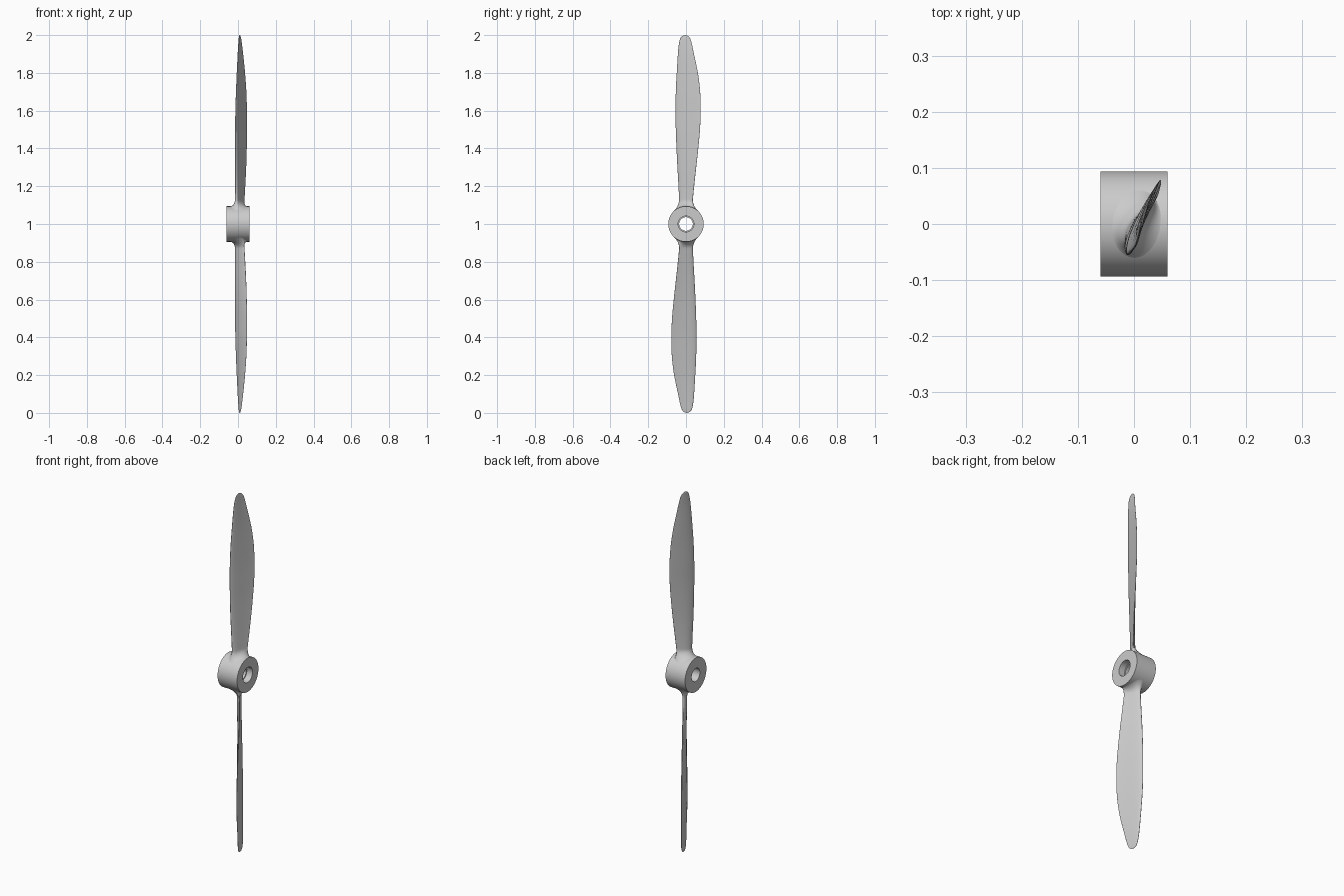
import bpy, bmesh, math
from mathutils import Vector

if "Cube" in bpy.data.objects:
    bpy.data.objects.remove(bpy.data.objects["Cube"])

HUB_R, HUB_Z = 0.094, 1.0
N = 48          # points around the blade section


def finish(name, bm, angle):
    bmesh.ops.recalc_face_normals(bm, faces=bm.faces)
    me = bpy.data.meshes.new(name)
    bm.to_mesh(me)
    bm.free()
    ob = bpy.data.objects.new(name, me)
    bpy.context.collection.objects.link(ob)
    ob.location.z = HUB_Z
    bpy.ops.object.select_all(action='DESELECT')
    ob.select_set(True)
    bpy.context.view_layer.objects.active = ob
    bpy.ops.object.shade_smooth_by_angle(angle=math.radians(angle))
    return ob


def bridge(bm, rings, closed=False):
    pairs = list(zip(rings, rings[1:]))
    if closed:
        pairs.append((rings[-1], rings[0]))
    for a, b in pairs:
        n = len(a)
        for i in range(n):
            j = (i + 1) % n
            bm.faces.new((a[i], a[j], b[j], b[i]))


# Hub: profile (x, radius) turned about x, with a stepped bore
profile = [(-0.06, 0.036), (-0.06, HUB_R), (0.06, HUB_R), (0.06, 0.042),
           (0.025, 0.042), (0.025, 0.036)]
bm = bmesh.new()
S = 96
bridge(bm, [[bm.verts.new((x, r * math.cos(2 * math.pi * i / S), r * math.sin(2 * math.pi * i / S)))
             for i in range(S)] for x, r in profile], closed=True)
finish("hub", bm, 35)

# Blade stations: height, leading y, trailing y, leading x, trailing x, thickness
stations = [
    (0.13, -0.036, 0.036, -0.012, 0.034, 0.022),
    (0.20, -0.039, 0.043, -0.013, 0.038, 0.020),
    (0.30, -0.045, 0.054, -0.014, 0.043, 0.019),
    (0.40, -0.050, 0.065, -0.014, 0.046, 0.018),
    (0.50, -0.054, 0.074, -0.013, 0.048, 0.017),
    (0.60, -0.055, 0.078, -0.012, 0.047, 0.016),
    (0.70, -0.054, 0.075, -0.009, 0.044, 0.014),
    (0.80, -0.049, 0.063, -0.005, 0.037, 0.012),
    (0.90, -0.043, 0.042, 0.000, 0.027, 0.010),
    (0.95, -0.038, 0.032, 0.003, 0.021, 0.008),
    (0.98, -0.031, 0.023, 0.005, 0.017, 0.006),
    (0.995, -0.020, 0.011, 0.007, 0.013, 0.004),
    (1.00, -0.006, -0.003, 0.009, 0.010, 0.001),
]


def catmull(p, i, t):
    a, b, c, d = p[max(i - 1, 0)], p[i], p[i + 1], p[min(i + 2, len(p) - 1)]
    return [0.5 * (2 * q + (r - o) * t + (2 * o - 5 * q + 4 * r - s) * t * t
                   + (3 * q - o - 3 * r + s) * t ** 3) for o, q, r, s in zip(a, b, c, d)]


def section(st):
    z, ly, ty, lx, tx, th = st
    lead, chord = Vector((lx, ly)), Vector((tx - lx, ty - ly))
    n = Vector((-chord.y, chord.x)).normalized()
    pts, dirs = [], []
    for k in range(N):
        a = 2 * math.pi * k / N
        c = (1 - math.cos(a)) / 2
        half = 5 * th * (0.2969 * math.sqrt(c) - 0.126 * c - 0.3516 * c * c
                         + 0.2843 * c ** 3 - 0.1015 * c ** 4) + 0.03 * th * c
        side = 0 if k in (0, N // 2) else (1 if k < N / 2 else -1)
        camber = th * 0.9 * c * (1 - c)
        pts.append(lead + chord * c + n * (side * half + camber))
        dirs.append(-math.cos(a) * chord.normalized() + math.sin(a) * n)
    return pts, dirs


bm = bmesh.new()
rings = []
# Root fillet flaring onto the hub
pts, dirs = section(stations[0])
for k in range(10):
    a = math.pi / 2 * k / 10
    w, h = 1 - math.sin(a), 1 - math.cos(a)
    ring = []
    for p, d in zip(pts, dirs):
        q = p.lerp(Vector((0.004 + 0.050 * d.x, 0.066 * d.y)), w)
        base = math.sqrt(HUB_R ** 2 - q.y ** 2) - 0.001
        ring.append(bm.verts.new((q.x, q.y, base + (stations[0][0] - base) * h)))
    rings.append(ring)
# Twisted airfoil out to the rounded tip
for i in range(len(stations) - 1):
    for t in (0, 0.25, 0.5, 0.75):
        st = catmull(stations, i, t)
        rings.append([bm.verts.new((p.x, p.y, st[0])) for p in section(st)[0]])
rings.append([bm.verts.new((p.x, p.y, 1.0)) for p in section(stations[-1])[0]])
bridge(bm, rings)
bm.faces.new(rings[-1])
upper = finish("upper_blade", bm, 60)

# Opposite blade, turned half a revolution about the hub axis
lower = upper.copy()
lower.name = "lower_blade"
lower.rotation_euler.x = math.pi
bpy.context.collection.objects.link(lower)
